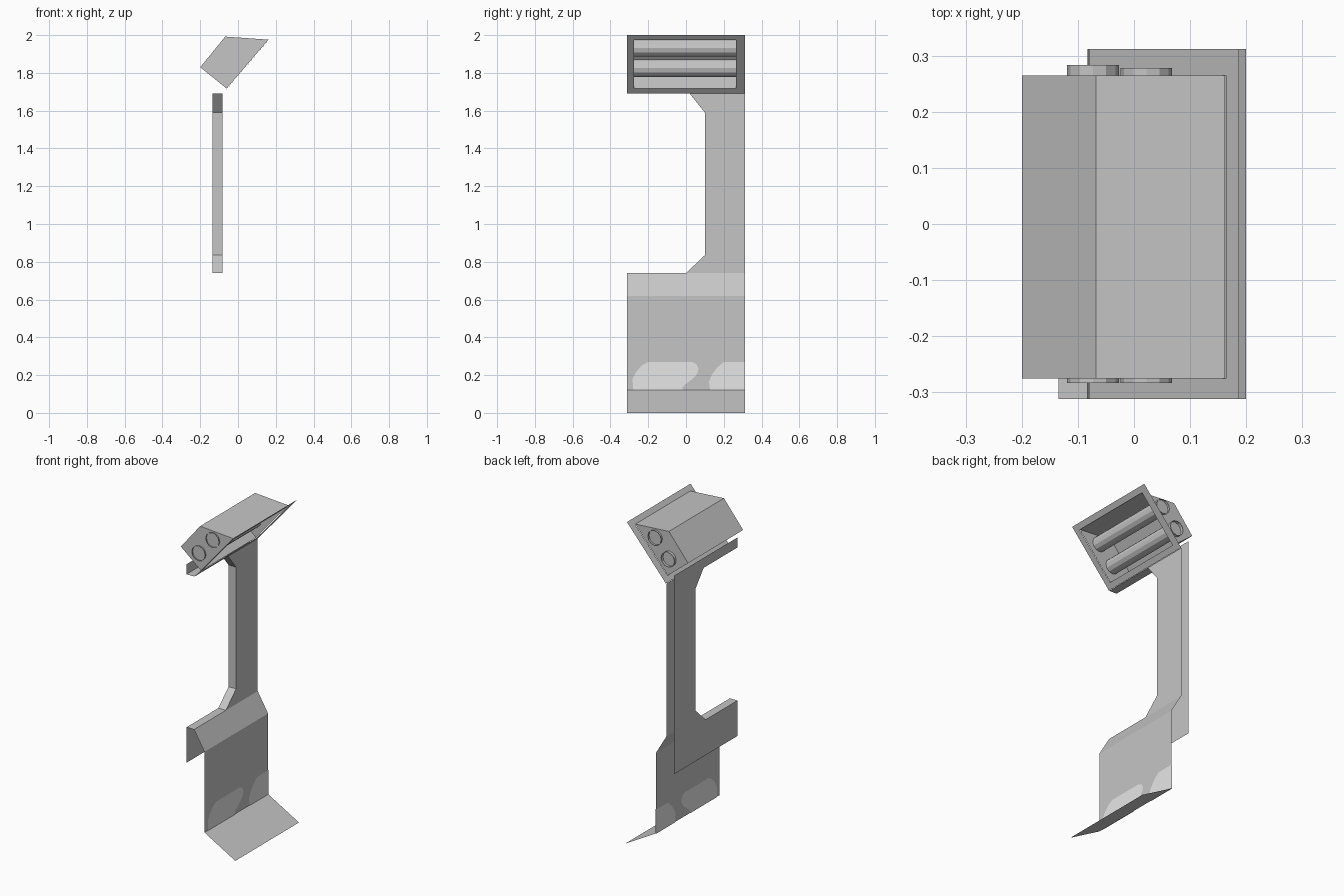
import bpy, bmesh, math
from mathutils import Vector

if "Cube" in bpy.data.objects:
    bpy.data.objects.remove(bpy.data.objects["Cube"])


def material(name, v):
    m = bpy.data.materials.new(name)
    m.diffuse_color = (v, v, v, 1)
    m.use_nodes = True
    m.node_tree.nodes["Principled BSDF"].inputs["Base Color"].default_value = m.diffuse_color
    return m


GREY = material("mid_grey", 0.56)
PALE = material("pale_grey", 0.86)


def build(name, verts, faces, mat=GREY):
    me = bpy.data.meshes.new(name)
    me.from_pydata([tuple(v) for v in verts], [], faces)
    me.materials.append(mat)
    ob = bpy.data.objects.new(name, me)
    bpy.context.collection.objects.link(ob)
    return ob


def flat_x(name, yz, x, mat=GREY, flip=False):
    """Flat outline standing in a plane of constant x."""
    pts = list(reversed(yz)) if flip else yz
    return build(name, [(x, y, z) for y, z in pts], [list(range(len(pts)))], mat)


def strip(name, path, sweep, closed=False, caps=False):
    """Open sheet: 3D path swept along a vector."""
    n = len(path)
    p = [Vector(v) for v in path]
    verts = p + [v + Vector(sweep) for v in p]
    faces = [[i, (i + 1) % n, n + (i + 1) % n, n + i]
             for i in range(n if closed else n - 1)]
    if caps:
        faces += [list(range(n))[::-1], list(range(n, 2 * n))]
    return build(name, verts, faces)


W = 0.312          # half width of the stand
XB, XF = -0.135, -0.083   # back and front planes of the post
XP = -0.012        # plane of the lower panel

# lower panel: sloping shoulder, upright sheet, sloping foot
strip("base_panel", [(XF, -W, .74), (XP, -W, .62), (XP, -W, .12), (.2, -W, 0)][::-1],
      (0, 2 * W, 0))

# post: inner edge outline shared by front sheet, back sheet and edge strip
edge = [(-W, .74), (0, .74), (.1, .835), (.1, 1.59), (.02, 1.69), (-W, 1.69)]
flat_x("post_front", [(W, .74), (W, 1.69)] + edge[1:5][::-1], XF)
flat_x("post_back", edge + [(-W, 1.752), (W, 1.752), (W, .52), (-W, .52)], XB)
strip("post_edge", [(XF, y, z) for y, z in edge], (XB - XF, 0, 0))

# lamp head: four-sided profile, closed ends, open at the sloping front
H0, H1 = -.275, .265
prof = [(-.06, 1.717), (-.2, 1.83), (-.068, 1.992), (.162, 1.976)]
strip("lamp_housing", [(x, H0, z) for x, z in prof], (0, H1 - H0, 0), caps=True)
# the front side is left open: the caps close only the two ends

# frame around the opening: flat ring in the sloping plane
outer = [(-.08, -W, 1.69), (-.08, W, 1.69), (.187, W, 2.0), (.187, -W, 2.0)]
inner = [(-.057, H0, 1.717), (-.057, H1, 1.717), (.164, H1, 1.973), (.164, H0, 1.973)]
build("lamp_frame", outer + inner,
      [[i, (i + 1) % 4, 4 + (i + 1) % 4, 4 + i] for i in range(4)])

# two open lamp tubes that poke through the housing ends
for i, (cx, cz, y1) in enumerate([(-.073, 1.825, .283), (.022, 1.932, .278)]):
    ring = []
    for k in range(12):
        a = math.tau * k / 12
        ring.append((cx + .046 * math.cos(a), -.283, cz + .046 * math.sin(a)))
    strip("lamp_tube_%d" % (i + 1), ring[::-1], (0, y1 + .283, 0), closed=True)

# pale rounded patches, thin plates showing on both sides of the panel
left = [(-.28, .12), (-.02, .12), (-.018, .135), (0, .153), (.04, .185), (.062, .212),
        (.066, .235), (.055, .258), (.03, .27), (-.2, .27), (-.235, .25),
        (-.265, .215), (-.283, .18)]
right = [(.127, .12), (W, .12), (W, .27), (.2, .27), (.165, .24), (.135, .2), (.122, .165)]
for name, pts in (("panel_patch_left", left), ("panel_patch_right", right)):
    flat_x(name + "_front", pts, XP + .003, PALE)
    flat_x(name + "_back", pts, XP - .003, PALE, flip=True)
